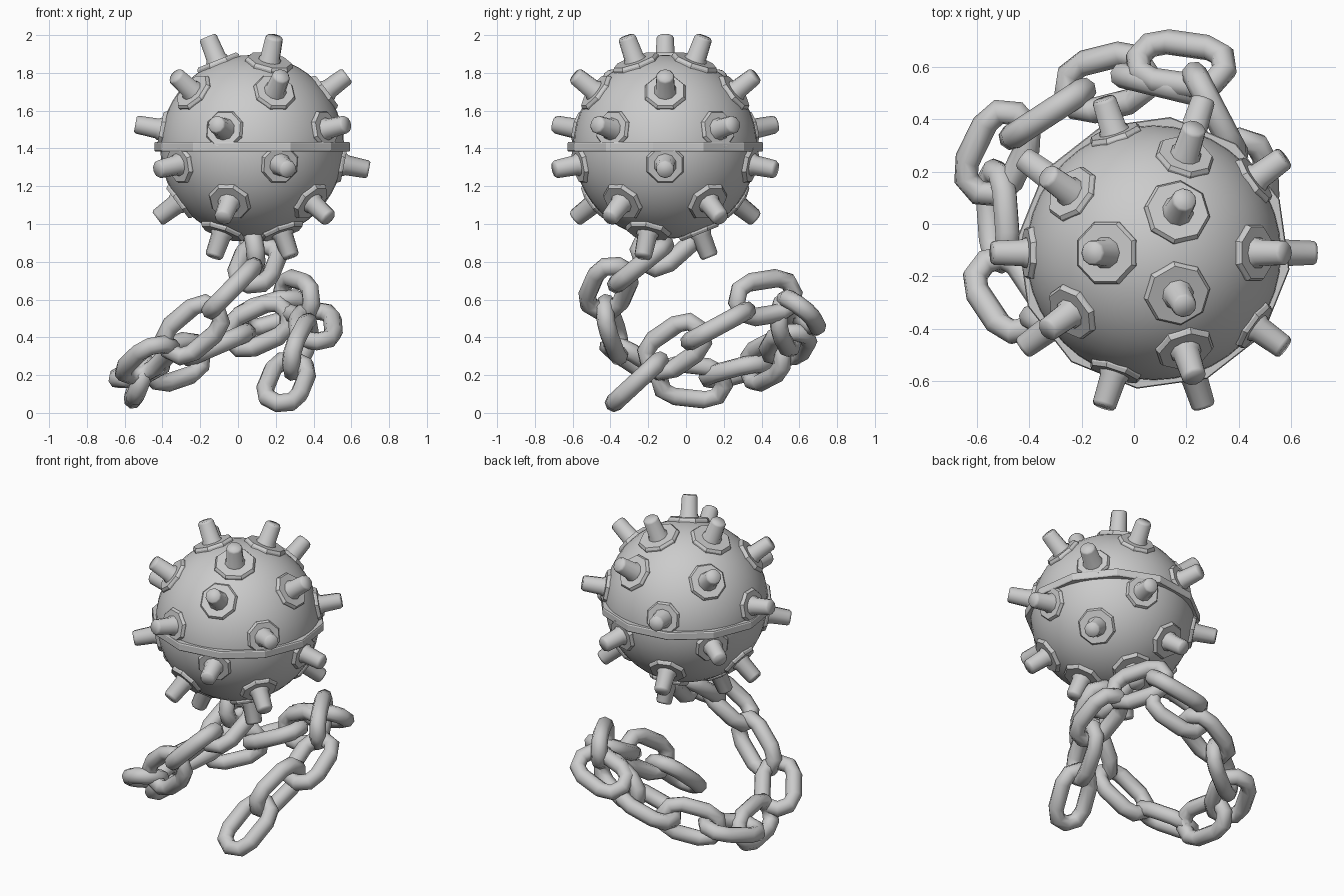
import bpy, bmesh, math
from mathutils import Vector, Matrix

if "Cube" in bpy.data.objects:
    bpy.data.objects.remove(bpy.data.objects["Cube"])

CENTER = Vector((0.075, -0.11, 1.408))


def finish(bm, name, smooth_angle=None):
    bmesh.ops.recalc_face_normals(bm, faces=bm.faces)
    me = bpy.data.meshes.new(name)
    bm.to_mesh(me)
    bm.free()
    ob = bpy.data.objects.new(name, me)
    bpy.context.collection.objects.link(ob)
    if smooth_angle:
        bpy.ops.object.select_all(action='DESELECT')
        ob.select_set(True)
        bpy.context.view_layer.objects.active = ob
        bpy.ops.object.shade_smooth_by_angle(angle=math.radians(smooth_angle))
    return ob


def lathe(bm, profile, sides, matrix, phase=0.0, closed=False):
    """Revolve (radius, height) points about local z; cap the ends or join them."""
    rings = []
    for r, h in profile:
        rings.append([bm.verts.new(matrix @ Vector((
            r * math.cos(phase + 2 * math.pi * i / sides),
            r * math.sin(phase + 2 * math.pi * i / sides), h))) for i in range(sides)])
    pairs = list(zip(rings, rings[1:]))
    if closed:
        pairs.append((rings[-1], rings[0]))
    else:
        bm.faces.new(rings[0])
        bm.faces.new(rings[-1])
    for a, b in pairs:
        for i in range(sides):
            j = (i + 1) % sides
            bm.faces.new((a[i], a[j], b[j], b[i]))


# Ball
bm = bmesh.new()
bmesh.ops.create_uvsphere(bm, u_segments=40, v_segments=24, radius=0.487,
                          matrix=Matrix.Translation(CENTER))
finish(bm, "ball", 40)

# Twelve-sided belt around the middle
bm = bmesh.new()
lathe(bm, [(0.46, -0.025), (0.518, -0.025), (0.522, -0.018),
           (0.522, 0.018), (0.518, 0.025), (0.46, 0.025)], 12,
      Matrix.Translation(CENTER), math.radians(23), True)
finish(bm, "belt")

# Studs in rings: polar angle, first azimuth, count, plate radius
RINGS = [(22, 60, 3, 0.128), (53, 0, 5, 0.115), (79, 36, 5, 0.106),
         (101, 0, 5, 0.106), (127, 36, 5, 0.115), (158, 90, 3, 0.122)]
plates, studs = bmesh.new(), bmesh.new()
for polar, start, count, R in RINGS:
    for k in range(count):
        m = (Matrix.Translation(CENTER)
             @ Matrix.Rotation(math.radians(start + 360 * k / count), 4, 'Z')
             @ Matrix.Rotation(math.radians(polar), 4, 'Y'))
        lathe(plates, [(R, 0.44), (R, 0.482), (R * 0.92, 0.496)], 8, m, math.pi / 8)
        lathe(studs, [(0.062, 0.48), (0.060, 0.502), (0.053, 0.512),
                      (0.048, 0.618), (0.040, 0.630)], 10, m)
finish(plates, "stud_plates")
finish(studs, "studs", 60)

# Chain: link centre, rough width direction, optional axis; from ball to free end
LINKS = [
    ((0.07, -0.10, 0.91), (0, 1, -1), None),
    ((0.10, -0.24, 0.785), (1, 0, 0), None),
    ((-0.03, -0.41, 0.66), (0, 1, 0), None),
    ((-0.24, -0.39, 0.44), (-0.65, 0, 0.75), None),
    ((-0.48, -0.27, 0.28), (0.87, 0.48, 0), None),
    ((-0.52, 0.03, 0.165), (0.11, 0, 0.3), None),
    ((-0.52, 0.27, 0.22), (1, 0, 0.2), None),
    ((-0.33, 0.42, 0.27), (0, 0, 1), None),
    ((-0.105, 0.54, 0.36), (0, 1, 0), None),
    ((0.11, 0.53, 0.46), (0, 0, 1), (0.33, -0.08, 0.15)),
    ((0.18, 0.61, 0.53), (0, 0.8, -0.6), (0.35, -0.05, 0.1)),
    ((0.31, 0.42, 0.61), (0, 0, 1), None),
    ((0.41, 0.17, 0.46), (1, 0, 0), None),
    ((0.33, -0.06, 0.35), (0, -0.6, 0.8), None),
    ((0.255, -0.26, 0.165), (1, 0, 0), None),
]
WIRE, HALF_LEN, HALF_WID, SIDES = 0.049, 0.222, 0.142, 8


def add_link(name, c, d, w):
    d = d.normalized()
    w = (w - d * w.dot(d)).normalized()
    n = d.cross(w)
    rad = HALF_WID - WIRE                  # centreline radius of each rounded end
    straight = HALF_LEN - HALF_WID
    bm = bmesh.new()
    rings = []
    for end in (1, -1):
        for k in range(5):
            a = -math.pi / 2 + math.pi * k / 4 + (0 if end == 1 else math.pi)
            out = d * math.cos(a) + w * math.sin(a)
            p = c + d * (end * straight) + out * rad
            rings.append([bm.verts.new(p + WIRE * (
                out * math.cos(2 * math.pi * s / SIDES) + n * math.sin(2 * math.pi * s / SIDES)))
                for s in range(SIDES)])
    for i, a in enumerate(rings):
        b = rings[(i + 1) % len(rings)]
        for s in range(SIDES):
            t = (s + 1) % SIDES
            bm.faces.new((a[s], a[t], b[t], b[s]))
    finish(bm, name, 50)


pts = [Vector(link[0]) for link in LINKS]
for i, (c, w, axis) in enumerate(LINKS):
    along = pts[min(i + 1, len(pts) - 1)] - pts[max(i - 1, 0)]
    add_link(f"chain_link_{i + 1:02d}", pts[i], Vector(axis) if axis else along, Vector(w))
